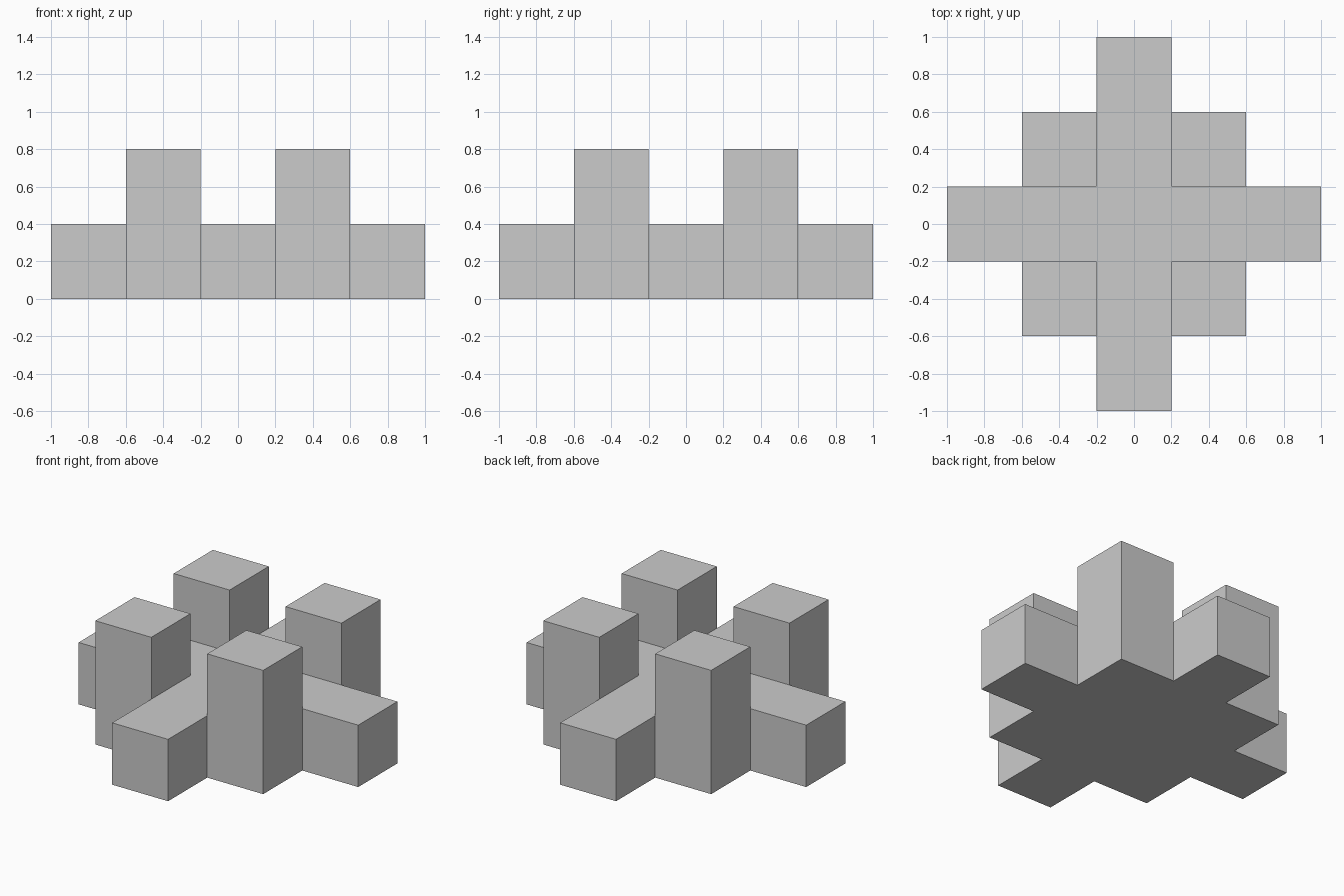
import bpy
import bmesh
from mathutils import Vector

CELL = 0.4  # width of one block and height of one storey

# Remove the default cube
cube = bpy.data.objects.get("Cube")
if cube:
    bpy.data.objects.remove(cube, do_unlink=True)


def make_material(name, color):
    mat = bpy.data.materials.new(name)
    mat.use_nodes = True
    mat.diffuse_color = color
    mat.node_tree.nodes["Principled BSDF"].inputs["Base Color"].default_value = color
    return mat


def cell_of(face):
    """Distance of a cell from the centre, counted in blocks along x and y."""
    c = face.calc_center_median()
    return abs(round(c.x / CELL)), abs(round(c.y / CELL))


def raise_faces(bm, faces):
    """Extrude a region of faces up by one storey."""
    new = bmesh.ops.extrude_face_region(bm, geom=faces)["geom"]
    verts = [g for g in new if isinstance(g, bmesh.types.BMVert)]
    bmesh.ops.translate(bm, verts=verts, vec=Vector((0, 0, CELL)))
    return [g for g in new if isinstance(g, bmesh.types.BMFace)]


bm = bmesh.new()

# Stepped cross plan: keep the cells within two blocks of the centre
bmesh.ops.create_grid(bm, x_segments=5, y_segments=5, size=1)
outside = [f for f in bm.faces if sum(cell_of(f)) > 2]
bmesh.ops.delete(bm, geom=outside, context="FACES")

# Lower storey, with the plan copied as its underside
underside = bmesh.ops.duplicate(bm, geom=bm.faces[:])["geom"]
bottom = [g for g in underside if isinstance(g, bmesh.types.BMFace)]
bottom_set = set(bottom)
upper = raise_faces(bm, [f for f in bm.faces if f not in bottom_set])
bmesh.ops.reverse_faces(bm, faces=bottom)
bmesh.ops.remove_doubles(bm, verts=bm.verts, dist=0.001)

# Four towers on the diagonal cells
raise_faces(bm, [f for f in upper if f.is_valid and cell_of(f) == (1, 1)])

# Merge flat areas into clean faces
bmesh.ops.recalc_face_normals(bm, faces=bm.faces)
bmesh.ops.dissolve_limit(bm, angle_limit=0.01, verts=bm.verts, edges=bm.edges)

mesh = bpy.data.meshes.new("cross_block_with_towers")
bm.to_mesh(mesh)
bm.free()
mesh.materials.append(make_material("light_grey", (0.6, 0.6, 0.6, 1)))
block = bpy.data.objects.new("cross_block_with_towers", mesh)
bpy.context.collection.objects.link(block)
